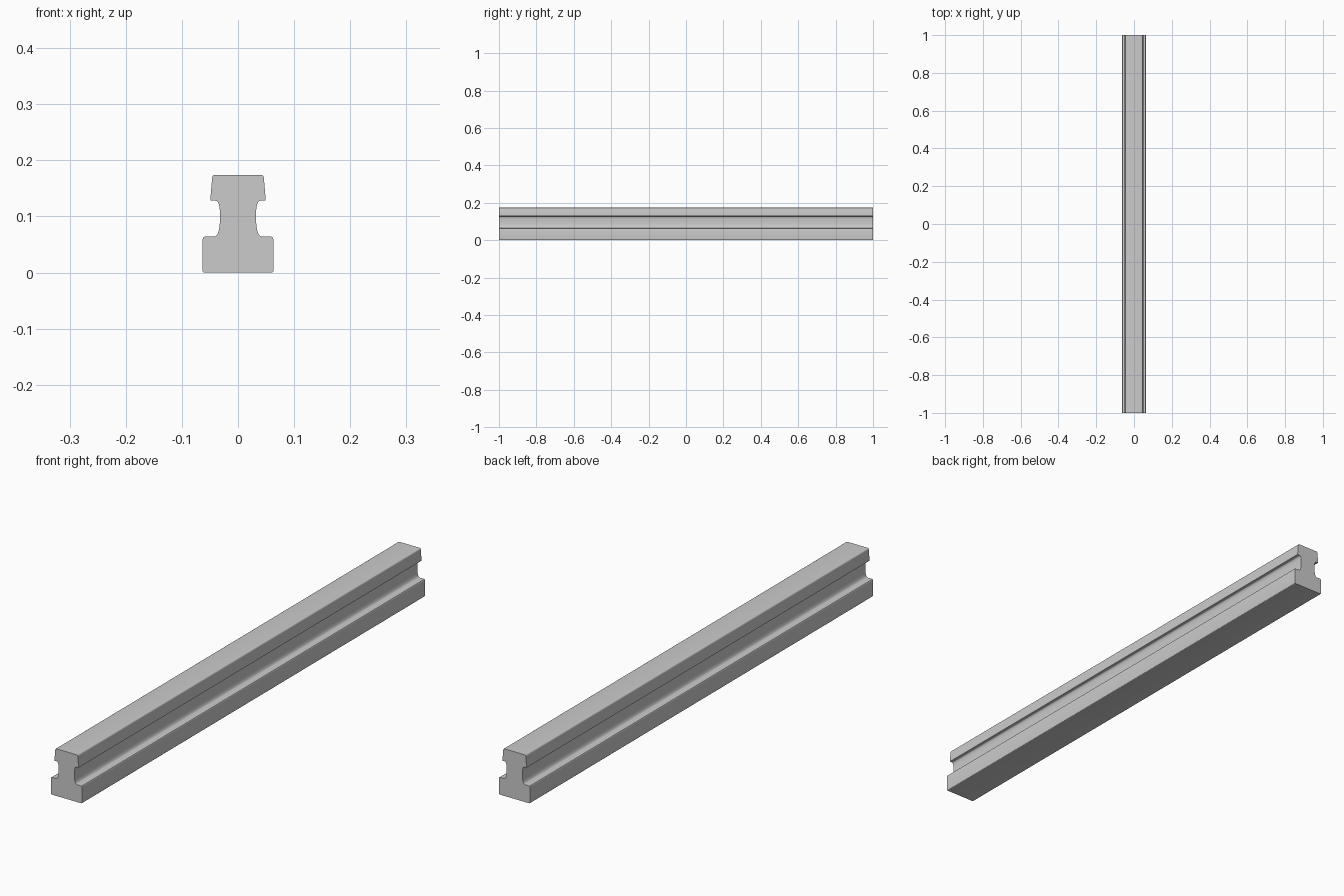
import bpy
import bmesh
from mathutils import Vector

if "Cube" in bpy.data.objects:
    bpy.data.objects.remove(bpy.data.objects["Cube"])

LENGTH = 2.0


def fillet(before, corner, after, steps=5):
    """Rounded corner as a quadratic curve between two tangent points."""
    a, b, c = Vector(before), Vector(corner), Vector(after)
    pts = []
    for i in range(steps + 1):
        t = i / steps
        pts.append(a * (1 - t) ** 2 + b * 2 * t * (1 - t) + c * t ** 2)
    return pts


# Right half of the rail section (x, z), from the base up to the top
half = []
half += fillet((0.060, 0.0), (0.063, 0.0), (0.063, 0.003), 3)          # base edge
half += fillet((0.063, 0.059), (0.063, 0.064), (0.059, 0.064), 3)      # foot edge
half += fillet((0.043, 0.064), (0.034, 0.064), (0.0325, 0.088), 8)     # foot to web
half += fillet((0.0325, 0.112), (0.034, 0.128), (0.040, 0.128), 6)     # web to head
half += fillet((0.0485, 0.128), (0.0495, 0.128), (0.0493, 0.130), 2)   # head lower edge
half += fillet((0.0462, 0.168), (0.0458, 0.174), (0.041, 0.174), 4)    # head top edge

# Mirror the half section and extrude it along y
section = half + [Vector((-p.x, p.y)) for p in reversed(half)]
bm = bmesh.new()
cap = bm.faces.new([bm.verts.new((p.x, -LENGTH / 2, p.y)) for p in section])
res = bmesh.ops.extrude_face_region(bm, geom=[cap], use_keep_orig=True)
moved = [g for g in res["geom"] if isinstance(g, bmesh.types.BMVert)]
bmesh.ops.translate(bm, verts=moved, vec=(0, LENGTH, 0))
bmesh.ops.recalc_face_normals(bm, faces=bm.faces)

mesh = bpy.data.meshes.new("rail")
bm.to_mesh(mesh)
bm.free()
rail = bpy.data.objects.new("rail", mesh)
bpy.context.collection.objects.link(rail)

# Smooth fillets, sharp end caps
bpy.context.view_layer.objects.active = rail
rail.select_set(True)
bpy.ops.object.shade_smooth_by_angle(angle=0.6)
